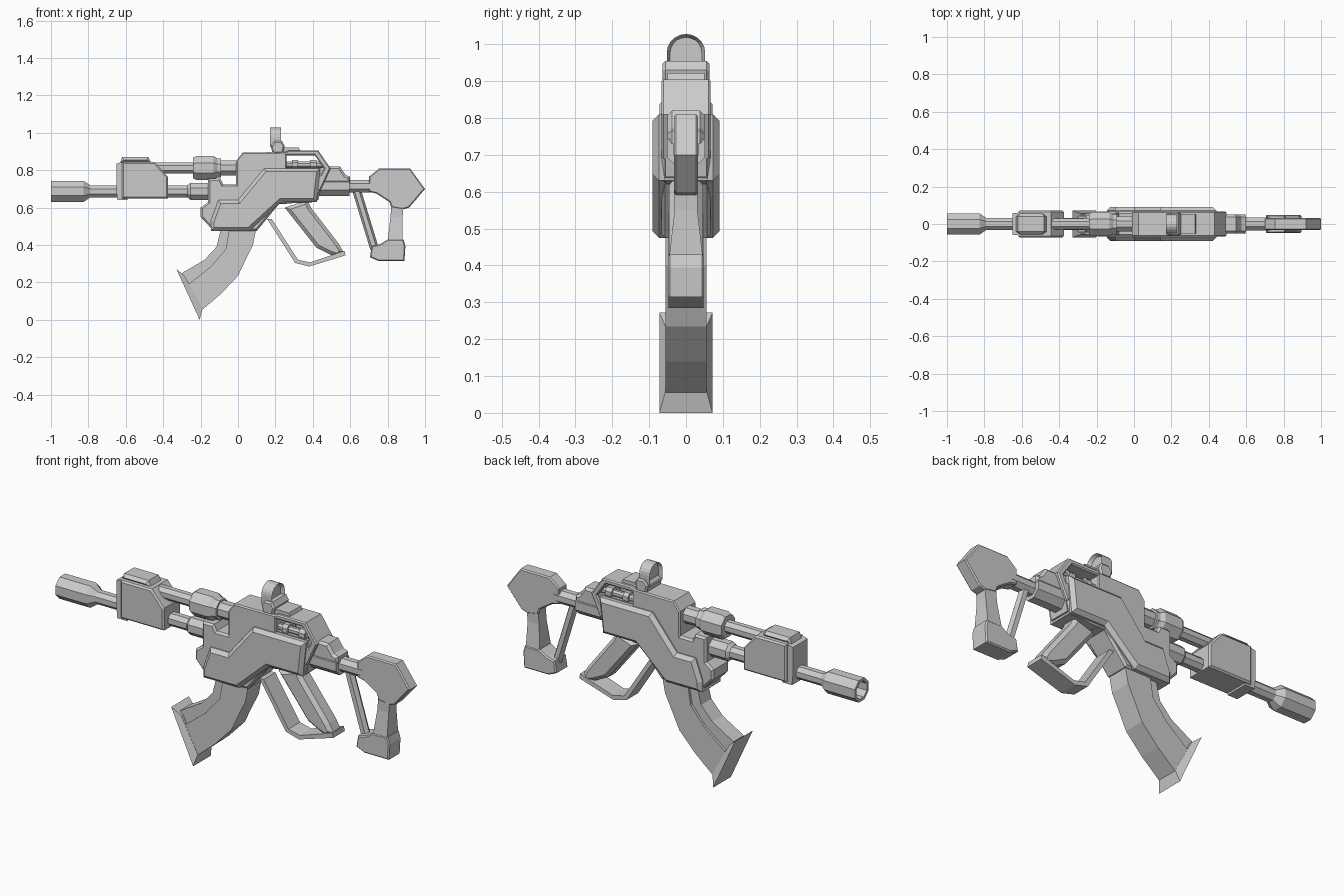
import bpy, bmesh, math
from mathutils import Vector


def finish(name, bm):
    bmesh.ops.recalc_face_normals(bm, faces=bm.faces[:])
    me = bpy.data.meshes.new(name)
    bm.to_mesh(me)
    bm.free()
    ob = bpy.data.objects.new(name, me)
    bpy.context.collection.objects.link(ob)
    return ob


def bridge(bm, rings):
    n = len(rings[0])
    for a, b in zip(rings, rings[1:]):
        for i in range(n):
            j = (i + 1) % n
            bm.faces.new((a[i], a[j], b[j], b[i]))
    return [bm.faces.new(rings[0]), bm.faces.new(rings[-1])]


def prism(name, pts, lo, hi, inset=0, depth=0, axis=1):
    """Extrude an outline along x (0) or y (1); each cap is inset, then raised or sunk."""
    bm = bmesh.new()
    def put(p, t):
        return bm.verts.new((t, p[0], p[1]) if axis == 0 else (p[0], t, p[1]))
    caps = bridge(bm, [[put(p, t) for p in pts] for t in (lo, hi)])
    bmesh.ops.recalc_face_normals(bm, faces=bm.faces[:])
    if inset:
        for cap, s in zip(caps, (-1, 1)):
            bmesh.ops.inset_region(bm, faces=[cap], thickness=inset, use_even_offset=True)
            for v in cap.verts:
                v.co[axis] += s * depth
    return finish(name, bm)


def slab(name, pts, w, c=0.0):
    """Mirror-symmetric slab of half width w with chamfer c."""
    return prism(name, pts, -w + c, w - c, c, c)


def lathe(name, profile, y=0, z=0, sides=8):
    """Faceted turning along x; profile holds (x, flat-to-centre radius)."""
    bm = bmesh.new()
    k = 1 / math.cos(math.pi / sides)
    angs = [(i + .5) * math.tau / sides for i in range(sides)]
    bridge(bm, [[bm.verts.new((x, y + r * k * math.cos(a), z + r * k * math.sin(a)))
                 for a in angs] for x, r in profile])
    return finish(name, bm)


def loft(name, sections):
    """Box sections: two (x, z) ends and a half width each."""
    bm = bmesh.new()
    bridge(bm, [[bm.verts.new(v) for v in ((x0, -w, z0), (x1, -w, z1), (x1, w, z1), (x0, w, z0))]
                for (x0, z0), (x1, z1), w in sections])
    return finish(name, bm)


# barrel with hollow muzzle, and the upper tube with its collar
lathe("barrel", [(-.9, .03), (-.9, .042), (-1, .042), (-1, .056), (-.825, .056), (-.79, .032),
                 (-.27, .032), (-.255, .045), (-.16, .045), (-.1, .045)], z=.687)
lathe("upper_tube", [(-.48, .03), (-.24, .03), (-.24, .055), (-.225, .063), (-.13, .063),
                     (-.11, .05), (-.09, .05), (-.09, .04), (.02, .04)], z=.812)

# front block
slab("front_block", [(-.62, .845), (-.445, .845), (-.375, .765), (-.375, .65), (-.62, .65)], .072, .008)
slab("front_block_cap", [(-.62, .87), (-.48, .87), (-.465, .84), (-.63, .84)], .055, .015)
slab("front_block_lip", [(-.65, .835), (-.615, .845), (-.615, .65), (-.59, .65), (-.59, .64),
                         (-.645, .64), (-.65, .69)], .06)

# receiver
slab("upper_receiver", [(-.01, .62), (-.01, .85), (.025, .895), (.25, .897), (.27, .905), (.43, .905),
                        (.495, .81), (.44, .69), (.40, .69), (.46, .81), (.41, .88), (.26, .88),
                        (.26, .62)], .067, .006)
slab("bolt_deck", [(.25, .62), (.25, .815), (.465, .815), (.43, .64)], .055)
slab("lower_receiver", [(-.2, .6), (-.16, .63), (-.16, .755), (-.095, .755), (-.08, .725), (0, .725),
                        (.1, .78), (.46, .78), (.42, .63), (.22, .62), (.1, .475), (-.13, .475),
                        (-.2, .55)], .067, .01)
slab("side_plates", [(.14, .81), (.44, .81), (.42, .63), (.23, .63), (.06, .475), (-.145, .475),
                     (-.145, .53), (-.105, .64), (0, .64)], .091, .018)
for side, s in (("left", 1), ("right", -1)):
    rod = [(.25, .016), (.29, .016), (.29, .026), (.32, .026), (.32, .016), (.385, .016),
           (.385, .026), (.42, .026), (.42, .016), (.46, .016)]
    lathe("bolt_" + side, rod, y=s * .032, z=.83)

# hooded sight with recessed panel
arch = [(-.052, .925), (.052, .925)]
arch += [(.052 * math.cos(a), .978 + .05 * math.sin(a)) for a in [i * math.pi / 10 for i in range(11)]]
prism("sight_hood", arch, .17, .23, .009, -.018, axis=0)
slab("sight_pivot", [(.185, .89), (.175, .93), (.195, .955), (.235, .955), (.25, .93), (.24, .89)], .064, .008)
slab("sight_base", [(.22, .89), (.22, .922), (.325, .922), (.335, .895)], .05)

# curved magazine with narrower front rib and flared base
slab("magazine", [(-.045, .5), (-.065, .38), (-.145, .285), (-.265, .19), (-.19, .055), (-.09, .14),
                  (0, .235), (.045, .33), (.08, .4), (.1, .5)], .055)
slab("magazine_rib", [(-.088, .5), (-.115, .39), (-.18, .32), (-.3, .25), (-.255, .175), (-.14, .27),
                      (-.05, .38), (-.03, .5)], .042)
loft("magazine_base", [((-.33, .272), (-.205, 0), .072), ((-.285, .235), (-.19, .058), .056)])

# grip and guard
slab("grip", [(.25, .6), (.37, .64), (.39, .6), (.54, .405), (.562, .365), (.535, .335), (.49, .35),
              (.42, .385)], .046, .018)
slab("trigger_guard", [(.155, .54), (.305, .305), (.38, .285), (.575, .345), (.57, .37), (.5, .345),
                       (.385, .307), (.32, .322), (.18, .54)], .047)

# stock
slab("rear_cap", [(.45, .82), (.545, .82), (.575, .775), (.6, .765), (.6, .73), (.45, .73)], .05, .012)
lathe("buffer_tube", [(.4, .052), (.595, .052), (.595, .034), (.73, .034)], z=.715)
slab("stock_head", [(.70, .765), (.755, .81), (.92, .81), (1, .7), (.915, .6), (.88, .59), (.82, .6),
                    (.81, .63), (.74, .675), (.70, .685)], .033, .006)
loft("stock_leg", [((.82, .61), (.885, .61), .031), ((.815, .55), (.88, .55), .031),
                   ((.8, .42), (.88, .42), .046)])
slab("stock_foot", [(.715, .395), (.76, .405), (.8, .43), (.885, .43), (.895, .395), (.89, .315),
                    (.75, .315), (.705, .335)], .049, .006)

# slanted strut between tube and foot
a, b = Vector((.635, 0, .69)), Vector((.73, 0, .38))
strut = lathe("stock_strut", [(0, .02), ((b - a).length, .02)], sides=6)
strut.location = a
strut.rotation_euler = Vector((1, 0, 0)).rotation_difference(b - a).to_euler()
